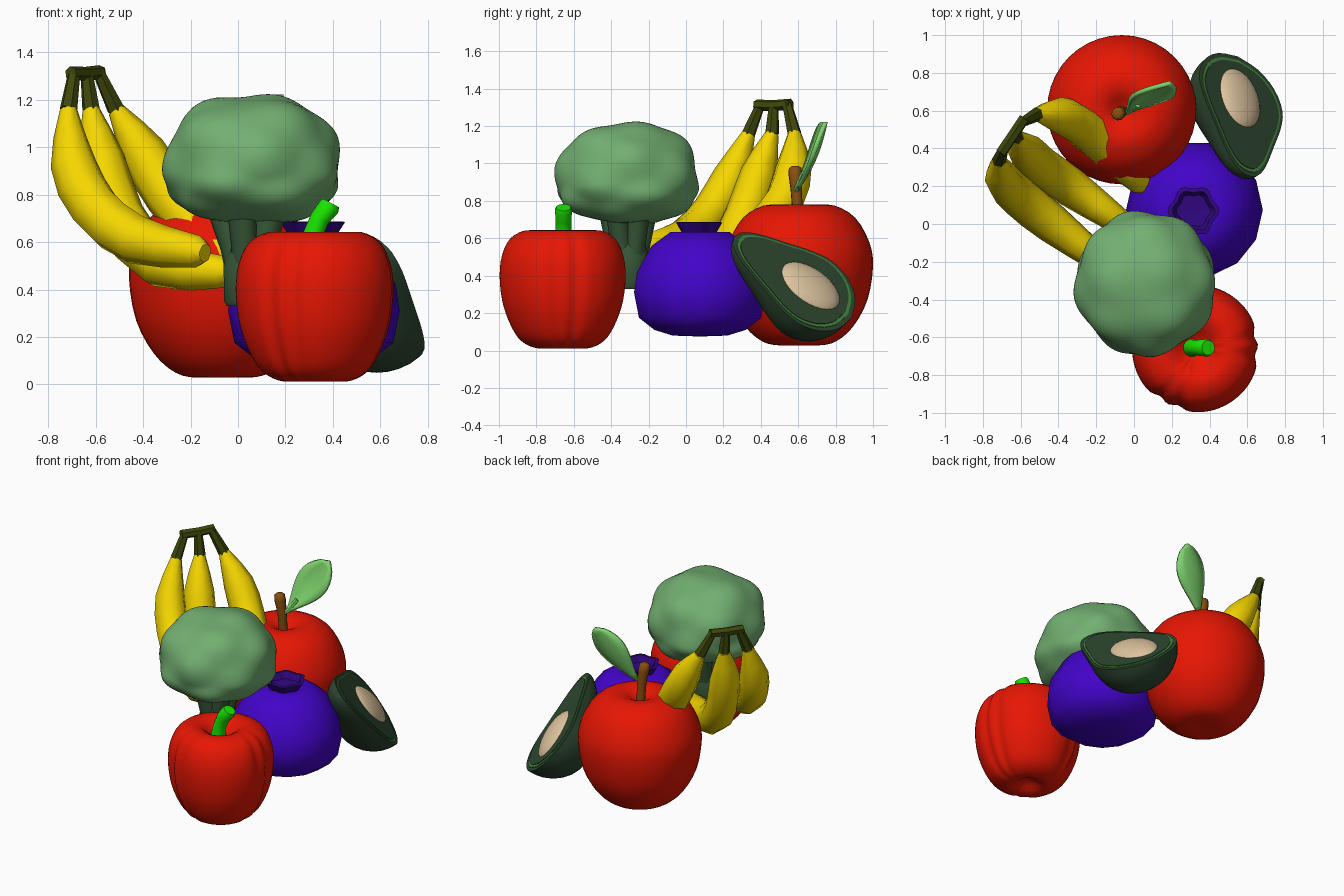
import bpy, bmesh, math
from mathutils import Vector as V

if "Cube" in bpy.data.objects:
    bpy.data.objects.remove(bpy.data.objects["Cube"])


def material(name, rgb):
    m = bpy.data.materials.new(name)
    m.diffuse_color = (*rgb, 1)
    m.use_nodes = True
    m.node_tree.nodes["Principled BSDF"].inputs["Base Color"].default_value = m.diffuse_color
    return m


RED = material("red", (0.8, 0.008, 0.001))
YELLOW = material("yellow", (0.92, 0.68, 0.0))
OLIVE = material("olive", (0.05, 0.065, 0.003))
PURPLE = material("purple", (0.055, 0.001, 0.58))
DARK_PURPLE = material("dark_purple", (0.03, 0.002, 0.22))
FLORET = material("floret_green", (0.17, 0.43, 0.165))
STALK = material("stalk_green", (0.04, 0.10, 0.04))
GREEN = material("bright_green", (0.01, 0.78, 0.0))
LEAF = material("leaf_green", (0.22, 0.68, 0.16))
BROWN = material("brown", (0.25, 0.08, 0.005))
SKIN = material("avocado_skin", (0.028, 0.065, 0.03))
RING = material("avocado_ring", (0.06, 0.25, 0.05))
SEED = material("seed_tan", (0.72, 0.55, 0.34))


def finish(bm, name, mat, angle=50):
    bmesh.ops.remove_doubles(bm, verts=bm.verts, dist=0.0002)
    bmesh.ops.recalc_face_normals(bm, faces=bm.faces)
    me = bpy.data.meshes.new(name)
    bm.to_mesh(me)
    bm.free()
    ob = bpy.data.objects.new(name, me)
    bpy.context.collection.objects.link(ob)
    me.materials.append(mat)
    bpy.ops.object.select_all(action='DESELECT')
    ob.select_set(True)
    bpy.context.view_layer.objects.active = ob
    bpy.ops.object.shade_smooth_by_angle(angle=math.radians(angle))
    return ob


def spline(pts, n):
    """Catmull-Rom refinement of tuples of any length."""
    p = [V(q) for q in pts]
    p = [2 * p[0] - p[1]] + p + [2 * p[-1] - p[-2]]
    out = []
    for i in range(1, len(p) - 2):
        a, b, c, d = p[i - 1:i + 3]
        for k in range(n):
            t = k / n
            out.append(0.5 * (2 * b + (c - a) * t + (2 * a - 5 * b + 4 * c - d) * t * t
                              + (3 * b - a - 3 * c + d) * t ** 3))
    return out + [p[-2]]


def skin_rings(rings, name, mat, closed=True, caps=True, angle=50):
    bm = bmesh.new()
    vs = [[bm.verts.new(p) for p in r] for r in rings]
    n = len(vs[0])
    for a, b in zip(vs, vs[1:]):
        for j in range(n if closed else n - 1):
            k = (j + 1) % n
            bm.faces.new((a[j], a[k], b[k], b[j]))
    if caps:
        bm.faces.new(vs[0])
        bm.faces.new(vs[-1])
    return finish(bm, name, mat, angle)


def lathe(name, mat, cx, cy, profile, sides, shape=lambda a: 1, angle=50):
    rings = [[(cx + r * shape(a) * math.cos(a), cy + r * shape(a) * math.sin(a), z)
              for a in (math.tau * j / sides for j in range(sides))]
             for r, z in profile]
    return skin_rings(rings, name, mat, caps=False, angle=angle)


def tube(name, mat, pts, sides=8):
    """pts are (x, y, z, radius)."""
    pos = [V(p[:3]) for p in pts]
    u, rings = None, []
    for i, p in enumerate(pos):
        t = (pos[min(i + 1, len(pos) - 1)] - pos[max(i - 1, 0)]).normalized()
        u = t.orthogonal() if u is None else u - t * u.dot(t)
        u.normalize()
        w = t.cross(u)
        rings.append([p + pts[i][3] * (u * math.cos(a) + w * math.sin(a))
                      for a in (math.tau * j / sides for j in range(sides))])
    return skin_rings(rings, name, mat)


# Apple with stem and leaf
lathe("apple", RED, -0.065, 0.605,
      spline([(0, .715), (.04, .735), (.1, .77), (.19, .775), (.3, .71), (.375, .58), (.395, .45),
              (.365, .27), (.29, .13), (.2, .05), (.11, .028), (0, .035)], 3), 40)
tube("apple_stem", BROWN, [(-.065, .6, .68, .028), (-.07, .59, .85, .03), (-.082, .585, .94, .037),
                           (-.086, .583, .975, .034), (-.087, .583, .985, .02)], 10)
tube("leaf_stalk", LEAF, [(-.075, .585, .84, .012), (-.03, .595, .87, .016), (.02, .63, .95, .016)], 6)
base, tip = V((-.03, .6, .87)), V((.19, .745, 1.22))
along = (tip - base).normalized()
side = (V((1, .12, 0)) - along * along.dot(V((1, .12, 0)))).normalized()
up = side.cross(along)
rows = []
for i in range(13):
    t = i / 12
    w = 0.012 + 0.098 * math.sin(math.pi * t ** 1.4) ** 0.8 if t < 1 else 0.003
    rows.append([base.lerp(tip, t) + side * w * s
                 + up * (0.025 * abs(s) * w / 0.1 - 0.02 * math.sin(math.pi * t))
                 for s in (-1, -.5, 0, .5, 1)])
leaf = skin_rings(rows, "apple_leaf", LEAF, closed=False, caps=False)
sol = leaf.modifiers.new("thickness", 'SOLIDIFY')
sol.thickness, sol.offset = 0.024, 0

# Blueberry, low-poly body and ragged crown
lathe("blueberry", PURPLE, 0.32, 0.075,
      [(0, .61), (.09, .63), (.16, .635), (.265, .56), (.345, .42), (.362, .31), (.335, .175),
       (.25, .11), (.15, .08), (0, .075)], 14, angle=80)
lathe("blueberry_crown", DARK_PURPLE, 0.315, 0.07,
      [(.08, .61), (.1, .64), (.127, .685), (.105, .688), (.085, .645), (0, .635)], 36,
      lambda a: 1 + 0.08 * math.cos(6 * a))


# Bell pepper: three big lobes parted by narrow double grooves
def lobes(a):
    step = math.tau / 3
    d = abs((a - math.radians(3) + step / 2) % step - step / 2)
    return 1 - 0.055 * math.exp(-((d - 0.17) / 0.11) ** 2) - 0.02 * math.exp(-(d / 0.4) ** 2)


lathe("bell_pepper", RED, 0.328, -0.66,
      spline([(0, .56), (.06, .58), (.13, .63), (.2, .642), (.28, .6), (.325, .51), (.338, .4),
              (.325, .27), (.29, .16), (.24, .07), (.18, .025), (.11, .012), (.04, .045), (0, .055)], 3),
      90, lobes)
tube("pepper_stem", GREEN, [(.305, -.655, .56, .05), (.315, -.655, .63, .043), (.345, -.655, .70, .043),
                            (.385, -.655, .75, .047), (.393, -.655, .765, .04)], 12)

# Broccoli: lumpy crown on a branching stalk
dirs = []
for i in range(20):
    z = 1 - 2 * (i + 0.5) / 20
    a = i * 2.39996 + 0.6
    dirs.append(V((math.sqrt(1 - z * z) * math.cos(a), math.sqrt(1 - z * z) * math.sin(a), z)))
bm = bmesh.new()
bmesh.ops.create_icosphere(bm, subdivisions=5, radius=1)
for v in bm.verts:
    d = v.co.normalized()
    s = sum(math.exp(26 * (d.dot(q) - 1)) for q in dirs) ** 0.5
    # slightly boxy ellipsoid with rounded lumps
    box = (math.hypot(d.x, d.y) ** 2.4 + abs(d.z) ** 2.4) ** (-1 / 2.4)
    r = (0.9 + 0.1 * min(s, 1.1)) * box
    v.co = V((d.x * .385, d.y * .395, d.z * (.335 if d.z > 0 else .225))) * r
    v.co += V((.06, -.315, .895))
finish(bm, "broccoli_crown", FLORET, 80)
tube("broccoli_stalk", STALK, [(.05, -.31, .33, .1), (.05, -.31, .35, .112), (.05, -.31, .5, .115),
                               (.05, -.31, .6, .09)], 12)
for k in range(5):
    a = math.pi + math.tau * k / 5
    c, s = math.cos(a), math.sin(a)
    tube(f"broccoli_branch_{k + 1}", STALK,
         [(.05 + .03 * c, -.31 + .03 * s, .46, .07), (.05 + .07 * c, -.31 + .07 * s, .58, .055),
          (.05 + .12 * c, -.31 + .1 * s, .74, .06)], 8)

# Bananas: three low-poly curved tubes with dark necks joined by a bar
bananas = [
    [(-.715, .335, 1.16), (-.695, .24, .93), (-.605, .14, .745), (-.43, 0, .61), (-.17, -.2, .56)],
    [(-.62, .46, 1.16), (-.575, .39, .95), (-.50, .31, .71), (-.33, .19, .51), (-.06, 0, .475)],
    [(-.515, .58, 1.16), (-.40, .575, .98), (-.29, .525, .8), (-.13, .38, .62), (.03, .22, .5)]]
for i, path in enumerate(bananas):
    pts = [p + (r,) for p, r in zip(path, (.036, .097, .107, .104, .068))]
    body = [tuple(p) for p in spline(pts, 2)]
    end = V(path[4]) + (V(path[4]) - V(path[3])).normalized() * 0.04
    tube(f"banana_{i + 1}", YELLOW, body + [(*end, .04)], 8)
    top = (-.69 + .05 * i, .40 + .07 * i, 1.32)
    tube(f"banana_neck_{i + 1}", OLIVE, [path[0] + (.038,), top + (.026,)], 6)
tube("banana_bar", OLIVE, [(-.705, .375, 1.312, .03), (-.64, .47, 1.31, .03), (-.58, .56, 1.317, .03)], 6)

# Halved avocado lying against the apple
L = V((-.05, .62, -.42)).normalized()
C = V((.43, -.17, -.33))
C = (C - L * C.dot(L)).normalized()
N = C.cross(L)
mid = V((.575, .575, .39))
outline = spline([(-.385, 0), (-.365, .065), (-.28, .135), (-.12, .208), (.02, .268), (.14, .29),
                  (.26, .245), (.345, .14), (.378, 0)], 3)
rings = [[mid + L * s + C * w * math.cos(a) - N * w * .93 * math.sin(a)
          for a in (math.pi * j / 16 for j in range(17))] for s, w in outline]
skin_rings(rings, "avocado_skin", SKIN, closed=True, caps=False, angle=45)
for name, mat, k, lift in (("avocado_ring", RING, .93, .004), ("avocado_flesh", SKIN, .88, .008)):
    loop = [(s, w) for s, w in outline] + [(s, -w) for s, w in outline[-2:0:-1]]
    low = [mid + L * s * k + C * w * k for s, w in loop]
    skin_rings([low, [p + N * lift for p in low]], name, mat)
bm = bmesh.new()
bmesh.ops.create_uvsphere(bm, u_segments=28, v_segments=16, radius=1)
for v in bm.verts:
    v.co = mid + V((-.02, 0, 0)) + L * (0.1 + .19 * v.co.x) + C * (.145 * v.co.y) + N * (.065 * v.co.z)
finish(bm, "avocado_seed", SEED, 80)
